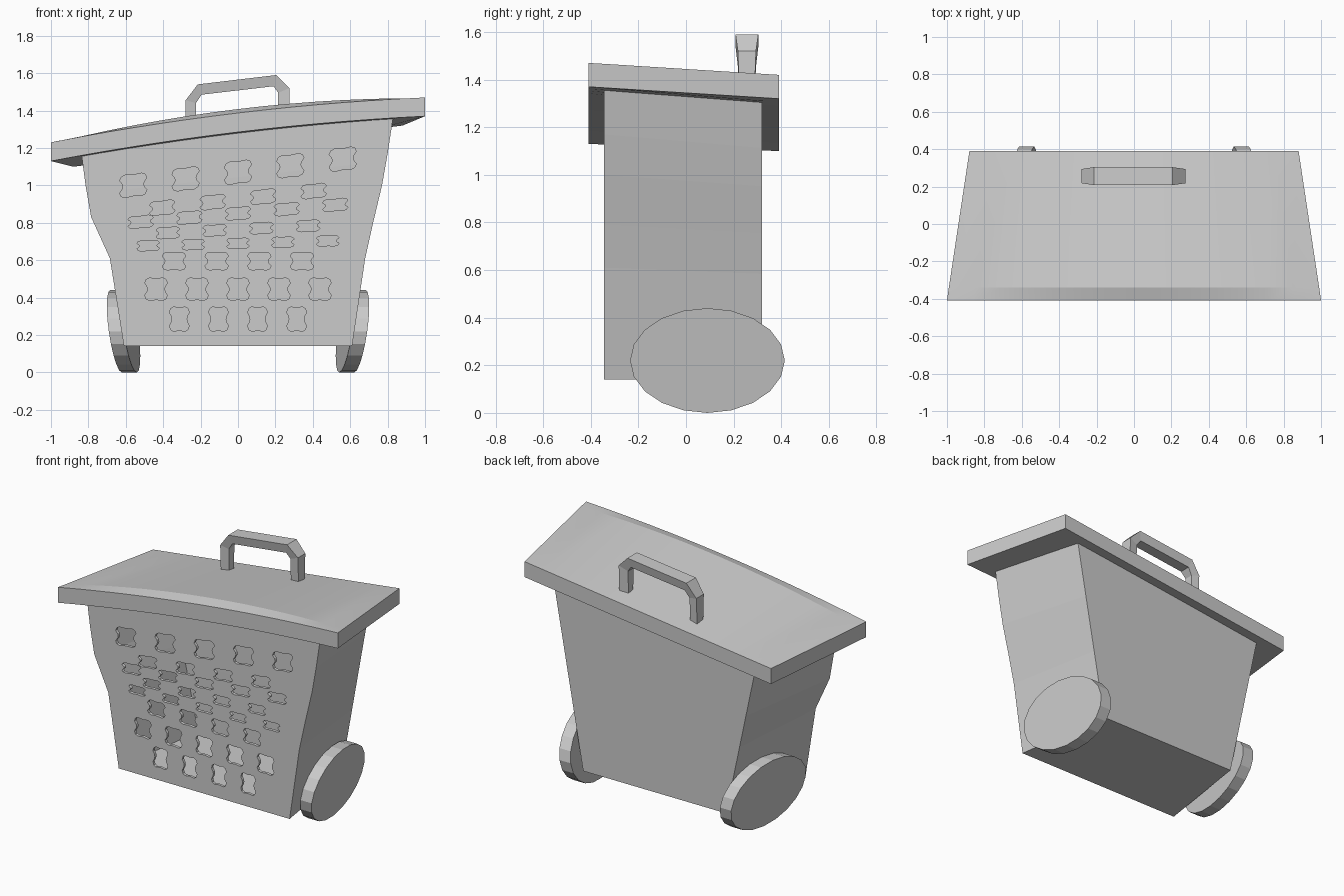
import bpy, bmesh, math

if "Cube" in bpy.data.objects:
    bpy.data.objects.remove(bpy.data.objects["Cube"])


def loft(name, *ring_sets):
    """Skin each list of closed rings into a capped solid, all in one object."""
    bm = bmesh.new()
    for rings in ring_sets:
        loops = [[bm.verts.new(p) for p in ring] for ring in rings]
        n = len(loops[0])
        for a, b in zip(loops, loops[1:]):
            for i in range(n):
                j = (i + 1) % n
                bm.faces.new((a[i], a[j], b[j], b[i]))
        bm.faces.new(loops[0])
        bm.faces.new(loops[-1][::-1])
    bmesh.ops.recalc_face_normals(bm, faces=bm.faces)
    mesh = bpy.data.meshes.new(name)
    bm.to_mesh(mesh)
    bm.free()
    ob = bpy.data.objects.new(name, mesh)
    bpy.context.collection.objects.link(ob)
    return ob


def activate(ob):
    bpy.ops.object.select_all(action='DESELECT')
    ob.select_set(True)
    bpy.context.view_layer.objects.active = ob


# Bin body: bowed, lopsided front outline lofted to a narrower straight back
FRONT, BACK = -0.345, 0.32
levels = [(-0.61, 0.14, 0.61, 0.14), (-0.685, 0.61, 0.68, 0.61),
          (-0.735, 0.72, 0.72, 0.79), (-0.785, 0.83, 0.77, 1.0),
          (-0.815, 1.0, 0.80, 1.17), (-0.84, 1.19, 0.835, 1.40)]
rings = []
for xl, zl, xr, zr in levels:
    fl, fr = (zl - 0.14) / 1.05, (zr - 0.14) / 1.26
    rings.append([(xl, FRONT, zl), (xr, FRONT, zr),
                  (0.51 + 0.215 * fr, BACK, 0.14 + 1.19 * fr),
                  (-0.51 - 0.215 * fl, BACK, 0.14 + 1.01 * fl)])
body = loft("bin_body", *[rings])

# Hourglass holes: rows of centre z, slope, count, spacing, width, height
rows = [(1.07, 0.125, 5, 0.28, 0.145, 0.12), (0.925, 0.11, 4, 0.27, 0.135, 0.075),
        (0.85, 0.087, 5, 0.26, 0.135, 0.065), (0.765, 0.05, 4, 0.25, 0.125, 0.06),
        (0.69, 0.027, 5, 0.24, 0.12, 0.055), (0.595, 0, 4, 0.228, 0.125, 0.095),
        (0.445, 0, 5, 0.219, 0.12, 0.12), (0.285, 0, 4, 0.209, 0.105, 0.13)]
q = [(0, 0.46), (0.3, 0.5), (0.44, 0.43), (0.5, 0.27), (0.4, 0.12), (0.37, 0)]
outline = (q + [(x, -z) for x, z in q[-2::-1]] + [(-x, -z) for x, z in q[1:]]
           + [(-x, z) for x, z in q[-2:0:-1]])
holes = []
for z0, slope, count, step, w, h in rows:
    for i in range(count):
        cx = (i - (count - 1) / 2) * step
        holes.append([[(cx + w * u, y, z0 + slope * (cx + w * u) + h * v)
                       for u, v in outline] for y in (-0.40, -0.29)])
cutter = loft("hole_cutter", *holes)
cutter.hide_render = True

# Hollow the body, then punch the front wall
solid = body.modifiers.new("wall", 'SOLIDIFY')
solid.thickness = 0.03
solid.offset = -1
cut = body.modifiers.new("holes", 'BOOLEAN')
cut.operation = 'DIFFERENCE'
cut.solver = 'EXACT'
cut.object = cutter
activate(body)
for m in ("wall", "holes"):
    bpy.ops.object.modifier_apply(modifier=m)
bpy.data.objects.remove(cutter)

# Lid: arched front with a soft chamfer, straight back edge
SEG = 14
rings = []
for i in range(SEG + 1):
    t = 2 * i / SEG - 1
    arch = 1 - t * t
    front = 1.25 + 0.12 * t
    back = 1.21 + 0.11 * t
    rings.append([(t, -0.41, front + 0.035 * arch),
                  (t, -0.41, front + 0.10 + 0.037 * arch),
                  (0.99 * t, -0.34, front + 0.096 + 0.062 * arch),
                  (0.88 * t, 0.39, back + 0.10),
                  (0.88 * t, 0.39, back)])
lid = loft("lid", rings)
activate(lid)
bpy.ops.object.shade_smooth_by_angle(angle=math.radians(8))

# Handle: outer x,z / inner x,z / half width in y
path = [(-0.28, 1.26, -0.225, 1.26, 0.03), (-0.28, 1.455, -0.225, 1.44, 0.038),
        (-0.215, 1.54, -0.195, 1.485, 0.048), (0.205, 1.59, 0.19, 1.53, 0.048),
        (0.275, 1.52, 0.215, 1.495, 0.038), (0.275, 1.31, 0.215, 1.31, 0.03)]
loft("handle", [[(xo, 0.256 - w, zo), (xo, 0.256 + w, zo),
                 (xi, 0.256 + w * 0.75, zi), (xi, 0.256 - w * 0.75, zi)]
                for xo, zo, xi, zi, w in path])

# Wheels: oval discs leaning along the body sides
for side, label in ((-1, "left"), (1, "right")):
    rings = []
    for x in (0.572, 0.652):
        ring = []
        for i in range(20):
            a = math.tau * i / 20
            dy, dz = 0.325 * math.cos(a), 0.22 * math.sin(a)
            ring.append((side * (x + 0.14 * dz - 0.12 * dy), 0.09 + dy, 0.22 + dz))
        rings.append(ring)
    loft(label + "_wheel", rings)
